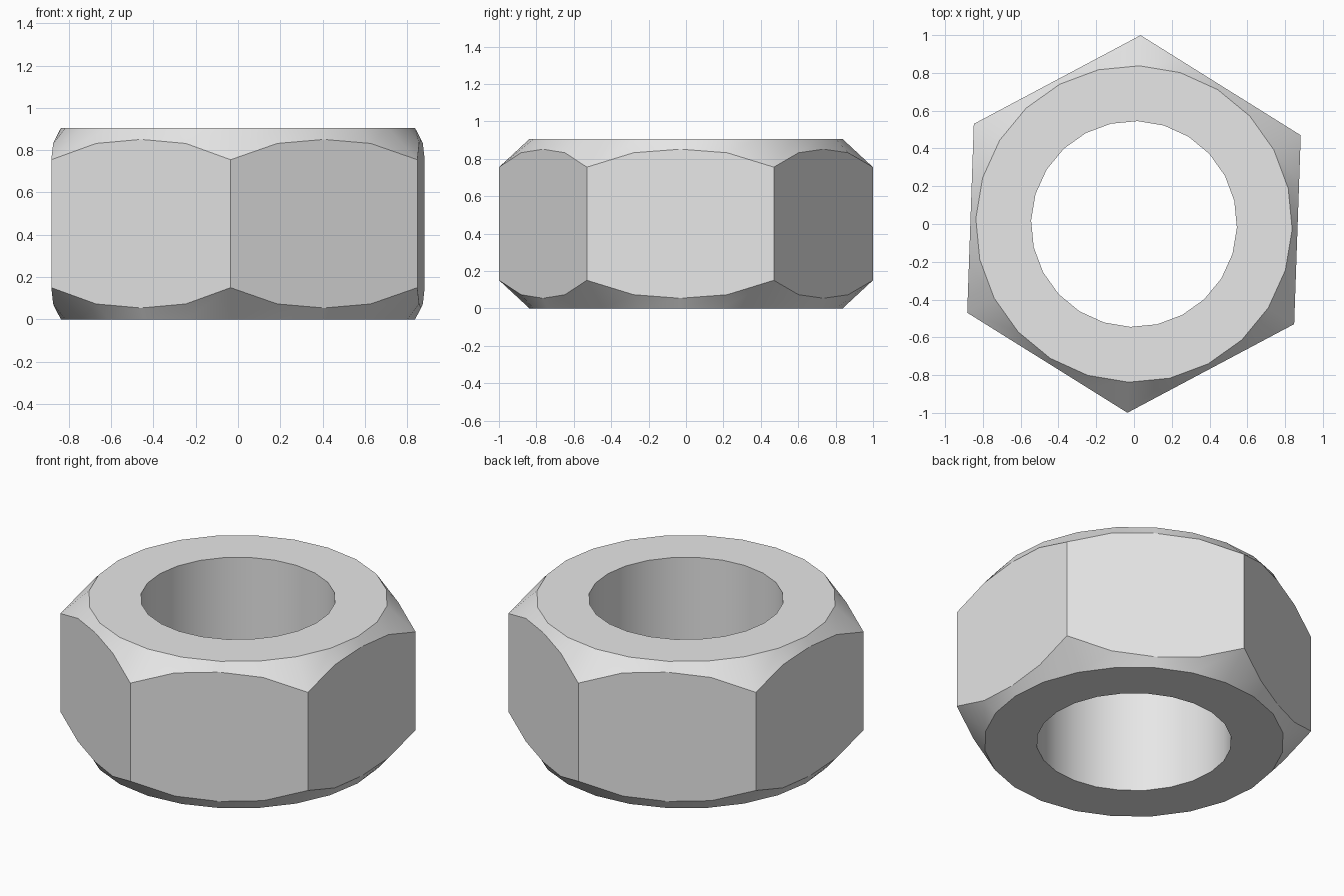
import bpy, bmesh
from math import cos, sin, pi, radians
from mathutils import Vector

if "Cube" in bpy.data.objects:
    bpy.data.objects.remove(bpy.data.objects["Cube"])

HEIGHT = 0.905
N = 24                    # points around every ring, four per hex side
TURN = radians(28)        # direction of the first hex corner
HOLE_R, RIM_R = 0.545, 0.838
DROP = (0.15, 0.073, 0.054, 0.073)   # chamfer depth from corner to mid-side

bm = bmesh.new()


def circle_point(radius, i, z):
    a = TURN + 2 * pi * i / N
    return Vector((radius * cos(a), radius * sin(a), z))


def hex_point(i, z):
    k, t = divmod(i % N, 4)
    a = circle_point(1, 4 * k, z)
    return a.lerp(circle_point(1, 4 * k + 4, z), t / 4)


def ring(point):
    return [bm.verts.new(point(i)) for i in range(N)]


def band(lower, upper, smooth):
    for i in range(N):
        j = (i + 1) % N
        bm.faces.new((lower[i], lower[j], upper[j], upper[i])).smooth = smooth


# rings that bound the bore, the end faces and the chamfers
bore_low = ring(lambda i: circle_point(HOLE_R, i, 0))
bore_top = ring(lambda i: circle_point(HOLE_R, i, HEIGHT))
rim_low = ring(lambda i: circle_point(RIM_R, i, 0))
rim_top = ring(lambda i: circle_point(RIM_R, i, HEIGHT))
side_low = ring(lambda i: hex_point(i, DROP[i % 4]))
side_top = ring(lambda i: hex_point(i, HEIGHT - DROP[i % 4]))

band(bore_top, bore_low, True)    # bore
band(bore_low, rim_low, False)    # bottom face
band(rim_low, side_low, True)     # lower chamfer
band(side_top, rim_top, True)     # upper chamfer
band(rim_top, bore_top, False)    # top face

# six flat sides, one polygon each
for k in range(6):
    idx = [(4 * k + t) % N for t in range(5)]
    bm.faces.new([side_low[i] for i in idx] + [side_top[i] for i in reversed(idx)])

bmesh.ops.recalc_face_normals(bm, faces=bm.faces)

# keep creases wherever a flat face is involved
for e in bm.edges:
    e.smooth = all(f.smooth for f in e.link_faces)

mesh = bpy.data.meshes.new("hex_nut")
bm.to_mesh(mesh)
bm.free()
nut = bpy.data.objects.new("hex_nut", mesh)
bpy.context.collection.objects.link(nut)

steel = bpy.data.materials.new("light_grey")
steel.diffuse_color = (0.8, 0.8, 0.8, 1)
steel.use_nodes = True
steel.node_tree.nodes["Principled BSDF"].inputs["Base Color"].default_value = steel.diffuse_color
mesh.materials.append(steel)
